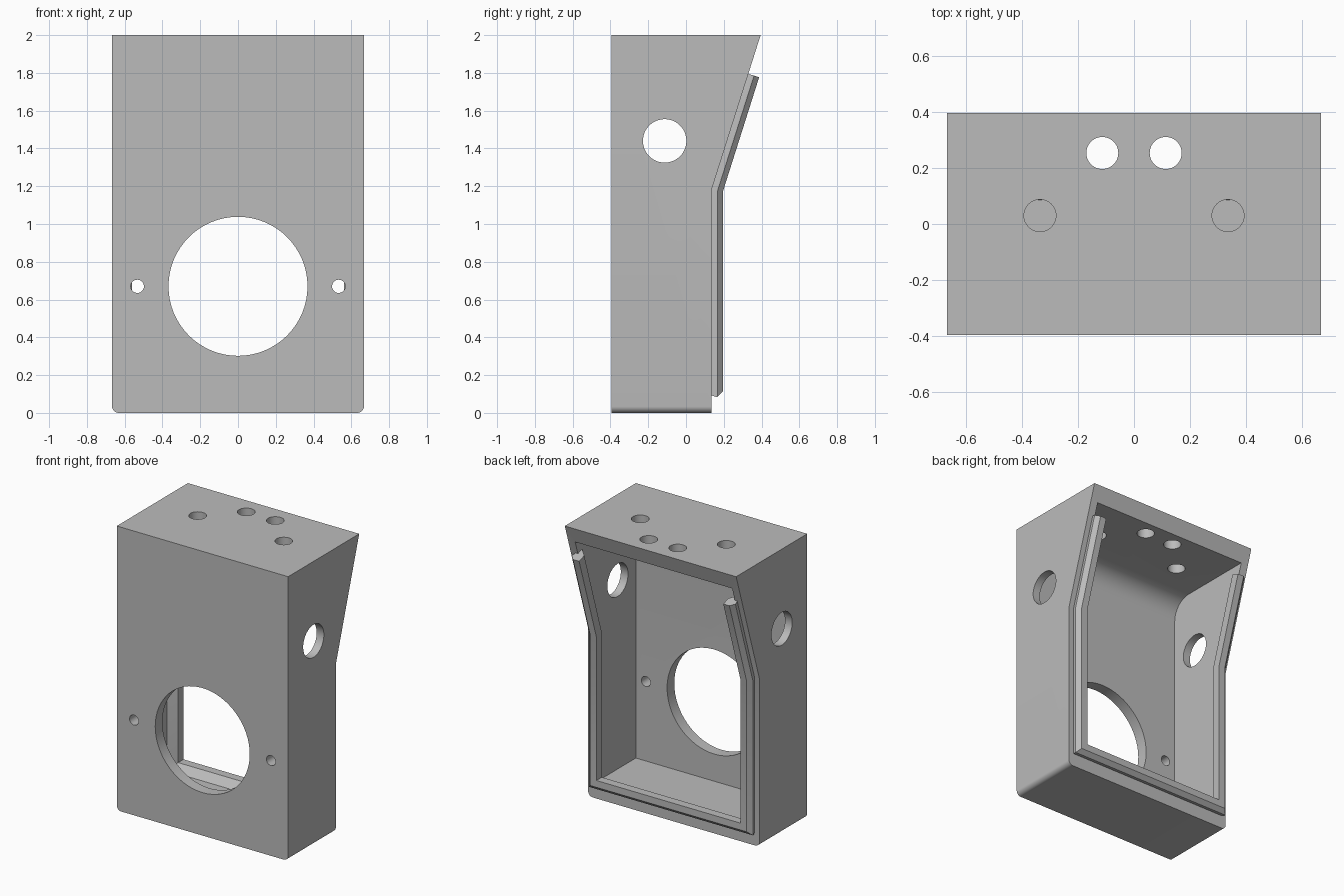
import bpy, bmesh, math
from mathutils import Vector, Matrix

if "Cube" in bpy.data.objects:
    bpy.data.objects.remove(bpy.data.objects["Cube"])

W, D, H = 0.667, 0.395, 2.0          # half width, half depth, height
WALL, FRONT, END = 0.056, 0.08, 0.111
BACK_Y, BEND_Z = 0.135, 1.18         # lower back plane and its bend
slope = Vector((0, D - BACK_Y, H - BEND_Z)).normalized()

grey = bpy.data.materials.new("plain grey")
grey.use_nodes = True
grey.diffuse_color = (0.5, 0.5, 0.5, 1)
grey.node_tree.nodes["Principled BSDF"].inputs["Base Color"].default_value = (0.5, 0.5, 0.5, 1)


def finish(name, bm):
    bmesh.ops.recalc_face_normals(bm, faces=bm.faces)
    mesh = bpy.data.meshes.new(name)
    bm.to_mesh(mesh)
    bm.free()
    mesh.materials.append(grey)
    obj = bpy.data.objects.new(name, mesh)
    bpy.context.collection.objects.link(obj)
    return obj


def loft(name, rings):
    """Skin closed rings in order and cap both ends."""
    bm = bmesh.new()
    rows = [[bm.verts.new(p) for p in ring] for ring in rings]
    n = len(rows[0])
    for a, b in zip(rows, rows[1:]):
        for i in range(n):
            j = (i + 1) % n
            bm.faces.new((a[i], a[j], b[j], b[i]))
    bm.faces.new(rows[0])
    bm.faces.new(rows[-1])
    return finish(name, bm)


def prism(name, profile, half):
    return loft(name, [[(x, y, z) for y, z in profile] for x in (-half, half)])


def cylinder(centre, radius, length, axis):
    turn = Vector(axis).to_track_quat('Z', 'Y').to_matrix().to_4x4()
    bm = bmesh.new()
    bmesh.ops.create_cone(bm, cap_ends=True, segments=64, radius1=radius, radius2=radius,
                          depth=length, matrix=Matrix.Translation(centre) @ turn)
    return finish("hole_cutter", bm)


def cut(target, cutter):
    cutter.hide_render = True
    mod = target.modifiers.new("cut", 'BOOLEAN')
    mod.operation, mod.solver, mod.object = 'DIFFERENCE', 'EXACT', cutter
    bpy.context.view_layer.objects.active = target
    bpy.ops.object.modifier_apply(modifier=mod.name)
    bpy.data.objects.remove(cutter)


# Housing: side profile extruded across, lower side edges rounded
housing = prism("housing", [(-D, 0), (BACK_Y, 0), (BACK_Y, BEND_Z), (D, H), (-D, H)], W)
bm = bmesh.new()
bm.from_mesh(housing.data)
edges = [e for e in bm.edges if all(v.co.z < 0.01 for v in e.verts)
         and abs(e.verts[0].co.x - e.verts[1].co.x) < 0.01]
bmesh.ops.bevel(bm, geom=edges, offset=0.035, segments=8, profile=0.5, affect='EDGES')
bm.to_mesh(housing.data)
bm.free()

# Cavity, open at the back, with a fillet at the upper front
r = 0.14
y0, z1 = FRONT - D, H - END
fillet = [(y0 + r - r * math.sin(a), z1 - r + r * math.cos(a))
          for a in (math.pi / 2 * i / 12 for i in range(13))]
cut(housing, prism("cavity_cutter", [(y0, END), (1, END), (1, z1)] + fillet, W - WALL))

# Speaker opening and its two screw holes
cut(housing, cylinder((0, -D, 0.67), 0.368, 0.3, (0, 1, 0)))
for s in (-1, 1):
    cut(housing, cylinder((s * 0.533, -D, 0.67), 0.035, 0.3, (0, 1, 0)))
    # Side hole
    cut(housing, cylinder((s * W, -0.113, 1.44), 0.115, 0.3, (1, 0, 0)))
    # Holes in the top
    for x, y in ((0.113, 0.253), (0.335, 0.03)):
        cut(housing, cylinder((s * x, y, H), 0.057, 0.5, (0, 0, 1)))

# Rim rail: (inset from outer side, height above back face)
section = [(0.038, 0), (0.03, 0.022), (0.03, 0.032), (0.058, 0.06),
           (0.106, 0.06), (0.106, 0), (0.056, -0.05)]
normal = Vector((0, slope.z, -slope.y))
mitre = normal + Vector((0, 1, 0))
mitre /= mitre.y
bend = Vector((0, BACK_Y, BEND_Z))
tip = bend + slope * ((1.795 - BEND_Z) / slope.z)


def side_rings(s):
    top = [Vector((s * (W - o), 0, 0)) + tip + normal * h for o, h in section]
    mid = [Vector((s * (W - o), 0, 0)) + bend + mitre * h for o, h in section]
    low = [Vector((s * (W - o), BACK_Y + h, END - WALL + o)) for o, h in section]
    return [top, mid, low]


rail = loft("rim_rail", side_rings(-1) + side_rings(1)[::-1])

# Smooth rounds, sharp edges kept
for obj in (housing, rail):
    bpy.ops.object.select_all(action='DESELECT')
    obj.select_set(True)
    bpy.context.view_layer.objects.active = obj
    bpy.ops.object.shade_smooth_by_angle(angle=math.radians(25))
